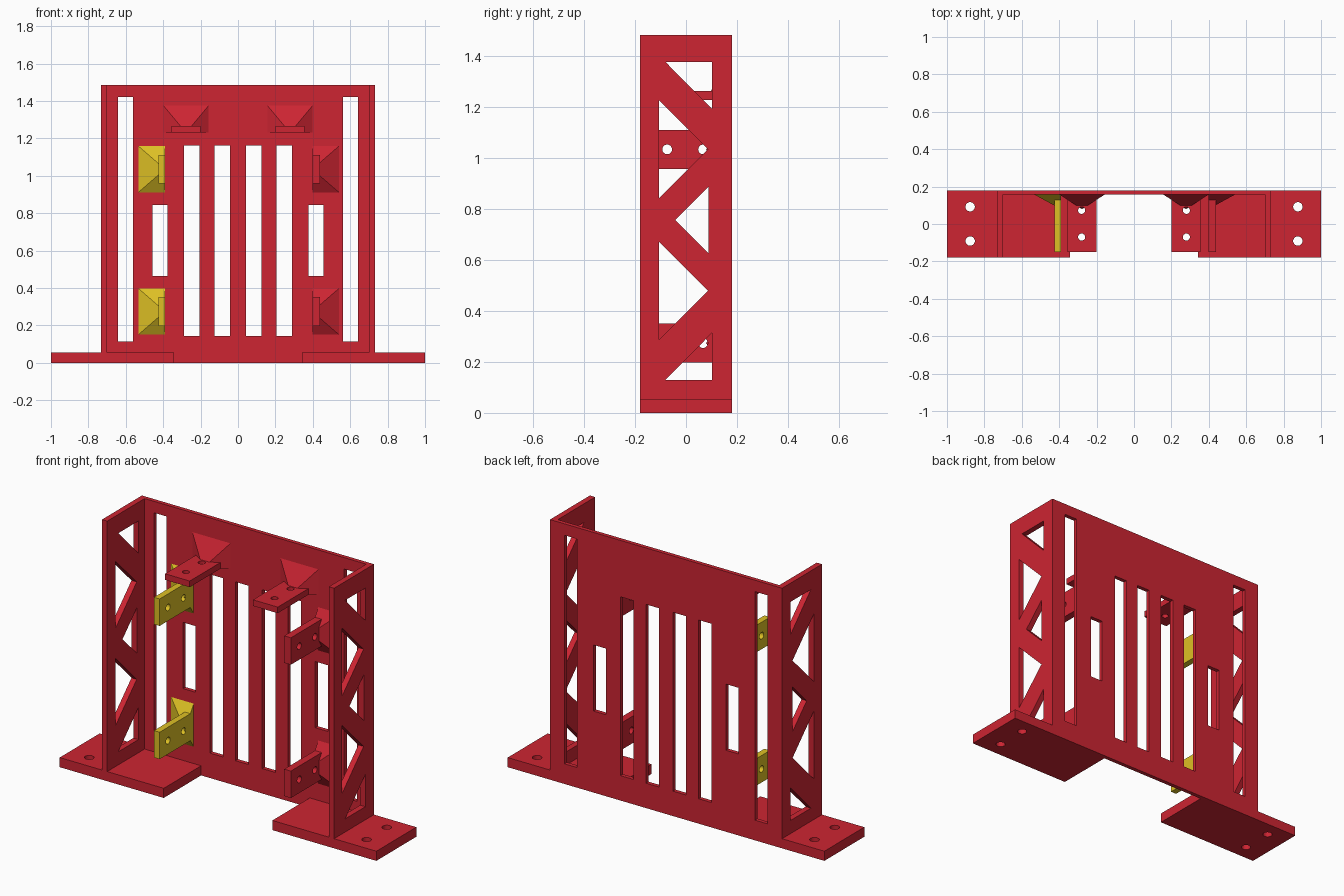
import bpy, bmesh, math

if "Cube" in bpy.data.objects:
    bpy.data.objects.remove(bpy.data.objects["Cube"])

AXES = {
    'x': lambda u, v, w: (w, u, v),   # profile in y,z
    'y': lambda u, v, w: (u, w, v),   # profile in x,z
    'z': lambda u, v, w: (u, v, w),   # profile in x,y
}


def material(name, rgb):
    m = bpy.data.materials.new(name)
    m.diffuse_color = (*rgb, 1)
    m.use_nodes = True
    m.node_tree.nodes["Principled BSDF"].inputs["Base Color"].default_value = m.diffuse_color
    return m


RED = material("red", (0.61, 0.018, 0.032))
YELLOW = material("yellow", (0.73, 0.53, 0.018))


def rect(a, b, c, d):
    return [(a, c), (b, c), (b, d), (a, d)]


def circle(u, v, r, n=32):
    return [(u + r * math.cos(2 * math.pi * i / n),
             v + r * math.sin(2 * math.pi * i / n)) for i in range(n)]


def finish(name, bm, mat):
    bmesh.ops.remove_doubles(bm, verts=bm.verts, dist=1e-5)
    bmesh.ops.recalc_face_normals(bm, faces=bm.faces)
    me = bpy.data.meshes.new(name)
    bm.to_mesh(me)
    bm.free()
    me.materials.append(mat)
    ob = bpy.data.objects.new(name, me)
    bpy.context.collection.objects.link(ob)
    return ob


def panel(name, axis, w0, w1, outline, holes=(), mat=RED):
    """Flat sheet with cut-outs, from w0 to w1 along the axis."""
    cu = bpy.data.curves.new(name + "_profile", 'CURVE')
    cu.dimensions = '2D'
    cu.fill_mode = 'BOTH'
    cu.extrude = (w1 - w0) / 2
    for loop in [outline, *holes]:
        sp = cu.splines.new('POLY')
        sp.points.add(len(loop) - 1)
        for p, (u, v) in zip(sp.points, loop):
            p.co = (u, v, 0, 1)
        sp.use_cyclic_u = True
    tmp = bpy.data.objects.new(name + "_profile", cu)
    bpy.context.collection.objects.link(tmp)
    bpy.context.view_layer.update()
    dg = bpy.context.evaluated_depsgraph_get()
    me = bpy.data.meshes.new_from_object(tmp.evaluated_get(dg))
    bm = bmesh.new()
    bm.from_mesh(me)
    mid = (w0 + w1) / 2
    for vert in bm.verts:
        vert.co = AXES[axis](vert.co.x, vert.co.y, vert.co.z + mid)
    for f in bm.faces:
        f.material_index = 0
        f.smooth = False
    bpy.data.objects.remove(tmp)
    bpy.data.curves.remove(cu)
    bpy.data.meshes.remove(me)
    return finish(name, bm, mat)


def gusset(name, x0, x1, z0, z1, apex, mat=RED):
    """Pyramid brace whose base sits on the back plate."""
    bm = bmesh.new()
    base = [bm.verts.new((x, 0.16, z)) for x, z in rect(x0, x1, z0, z1)]
    tip = bm.verts.new(apex)
    bm.faces.new(base)
    for i in range(4):
        bm.faces.new((base[i], base[(i + 1) % 4], tip))
    return finish(name, bm, mat)


# Back plate with ventilation slots
slots = []
for s in (-1, 1):
    for a, b, c, d in ((0.561, 0.642, 0.115, 1.42), (0.206, 0.288, 0.142, 1.163),
                       (0.043, 0.126, 0.142, 1.163), (0.378, 0.457, 0.465, 0.843)):
        slots.append(rect(s * a, s * b, c, d))
panel("back_plate", 'y', 0.157, 0.18, rect(-0.733, 0.733, 0, 1.485), slots)

# Triangular openings of the side walls
truss = [
    [(-0.08, 1.378), (0.102, 1.378), (0.102, 1.194)],
    [(-0.107, 1.229), (-0.107, 0.843), (0.086, 1.036)],
    [(0.088, 0.888), (0.088, 0.628), (-0.042, 0.758)],
    [(-0.107, 0.674), (-0.107, 0.287), (0.086, 0.48)],
    [(0.102, 0.314), (0.102, 0.13), (-0.08, 0.13)],
]

for s, side in ((-1, "left"), (1, "right")):
    # Side wall
    w = sorted((s * 0.70, s * 0.733))
    panel(side + "_wall", 'x', *w, rect(-0.18, 0.157, 0.055, 1.485), truss)

    # Foot with two bolt holes, notched around the back plate
    foot = [(0.343, -0.18), (1, -0.18), (1, 0.18), (0.733, 0.18),
            (0.733, 0.157), (0.343, 0.157)]
    panel(side + "_foot", 'z', 0, 0.055, [(s * x, y) for x, y in foot],
          [circle(s * 0.876, y, 0.025) for y in (-0.091, 0.092)])

    # Top tab and its brace
    panel(side + "_top_tab", 'z', 1.23, 1.265,
          rect(s * 0.2, s * 0.356, -0.15, 0.16),
          [circle(s * 0.28, y, 0.019) for y in (-0.07, 0.073)])
    gusset(side + "_top_gusset", s * 0.278 - 0.125, s * 0.278 + 0.125,
           1.23, 1.38, (s * 0.278, 0.079, 1.23))

    # Side tabs and their braces
    mat = YELLOW if s < 0 else RED
    inner, thick = (0.39, 0.036) if s < 0 else (0.397, 0.042)
    for z, level in ((0.274, "lower"), (1.035, "upper")):
        w = sorted((s * inner, s * (inner + thick)))
        panel(f"{side}_{level}_tab", 'x', *w,
              rect(-0.15, 0.16, z - 0.077, z + 0.077),
              [circle(y, z, 0.019) for y in (-0.074, 0.067)], mat)
        gusset(f"{side}_{level}_gusset", s * inner, s * (inner + 0.148),
               z - 0.128, z + 0.128, (s * inner, 0.079, z), mat)
